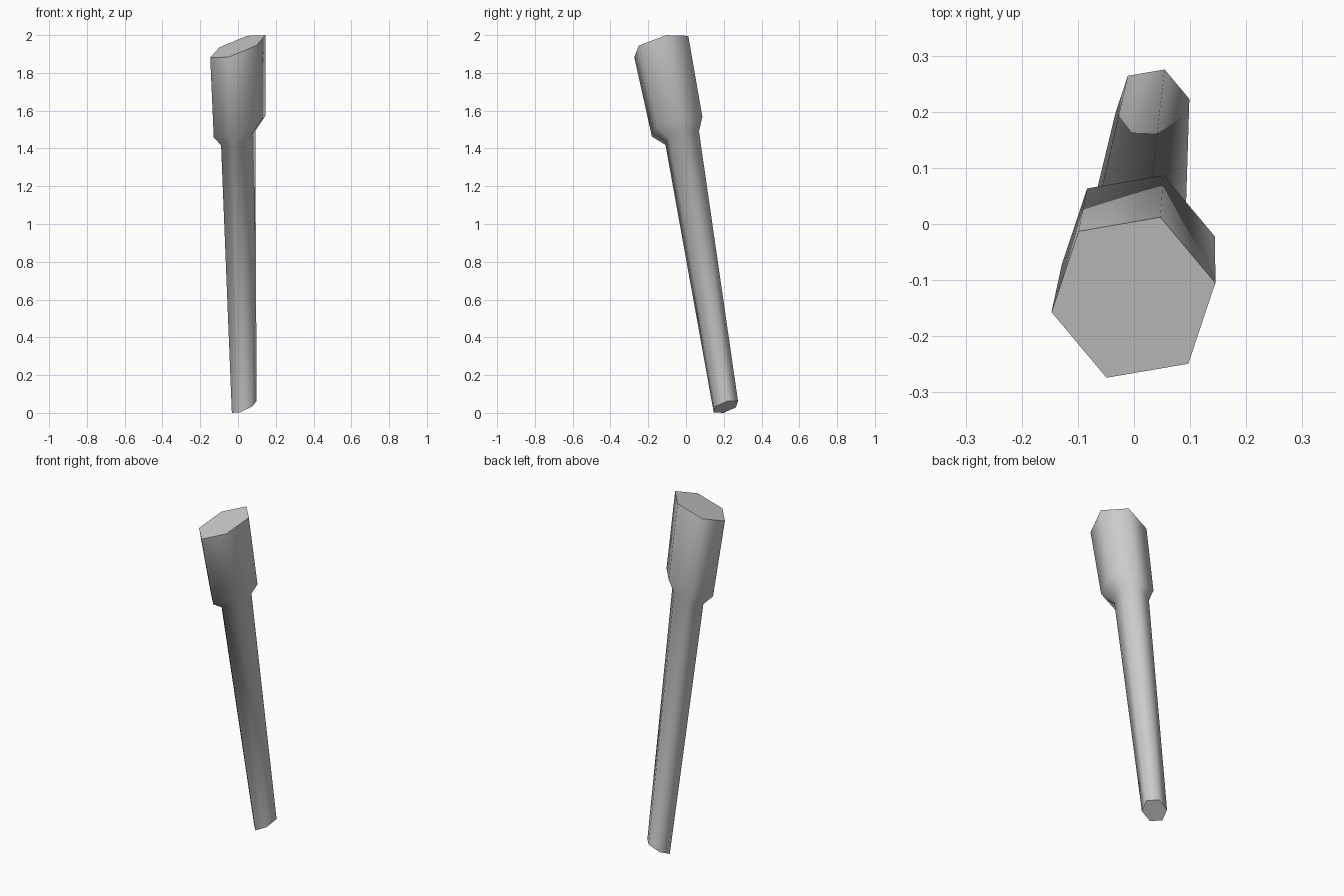
import bpy, bmesh
from mathutils import Vector

if "Cube" in bpy.data.objects:
    bpy.data.objects.remove(bpy.data.objects["Cube"])

# slanted hexagonal section: three half-diagonals, mirrored through the centre
half = [Vector((0.146, 0.026, 0.060)), Vector((0.048, 0.143, 0.056)), Vector((-0.098, 0.118, -0.005))]
section = half + [-v for v in half]

# centre, width scale, slant scale for each ring from foot to top
rings = [
    ((0.033, 0.211, 0.032), 0.45, 0.53),
    ((0.001, -0.020, 1.455), 0.62, 0.65),
    ((0.008, -0.047, 1.515), 0.935, 0.935),
    ((-0.001, -0.131, 1.940), 1.0, 1.0),
]

# leaning handle with a thicker head, lofted through the rings
bm = bmesh.new()
loops = [[bm.verts.new((c[0] + v.x * s, c[1] + v.y * s, c[2] + v.z * t)) for v in section]
         for c, s, t in rings]
for a, b in zip(loops, loops[1:]):
    for i in range(6):
        j = (i + 1) % 6
        bm.faces.new((a[i], a[j], b[j], b[i])).smooth = True

# flat end caps with crisp rims
for cap in (bm.faces.new(loops[0][::-1]), bm.faces.new(loops[-1])):
    for e in cap.edges:
        e.smooth = False
bmesh.ops.recalc_face_normals(bm, faces=bm.faces)

mesh = bpy.data.meshes.new("tapered_handle")
bm.to_mesh(mesh)
bm.free()
bpy.context.collection.objects.link(bpy.data.objects.new("tapered_handle", mesh))
